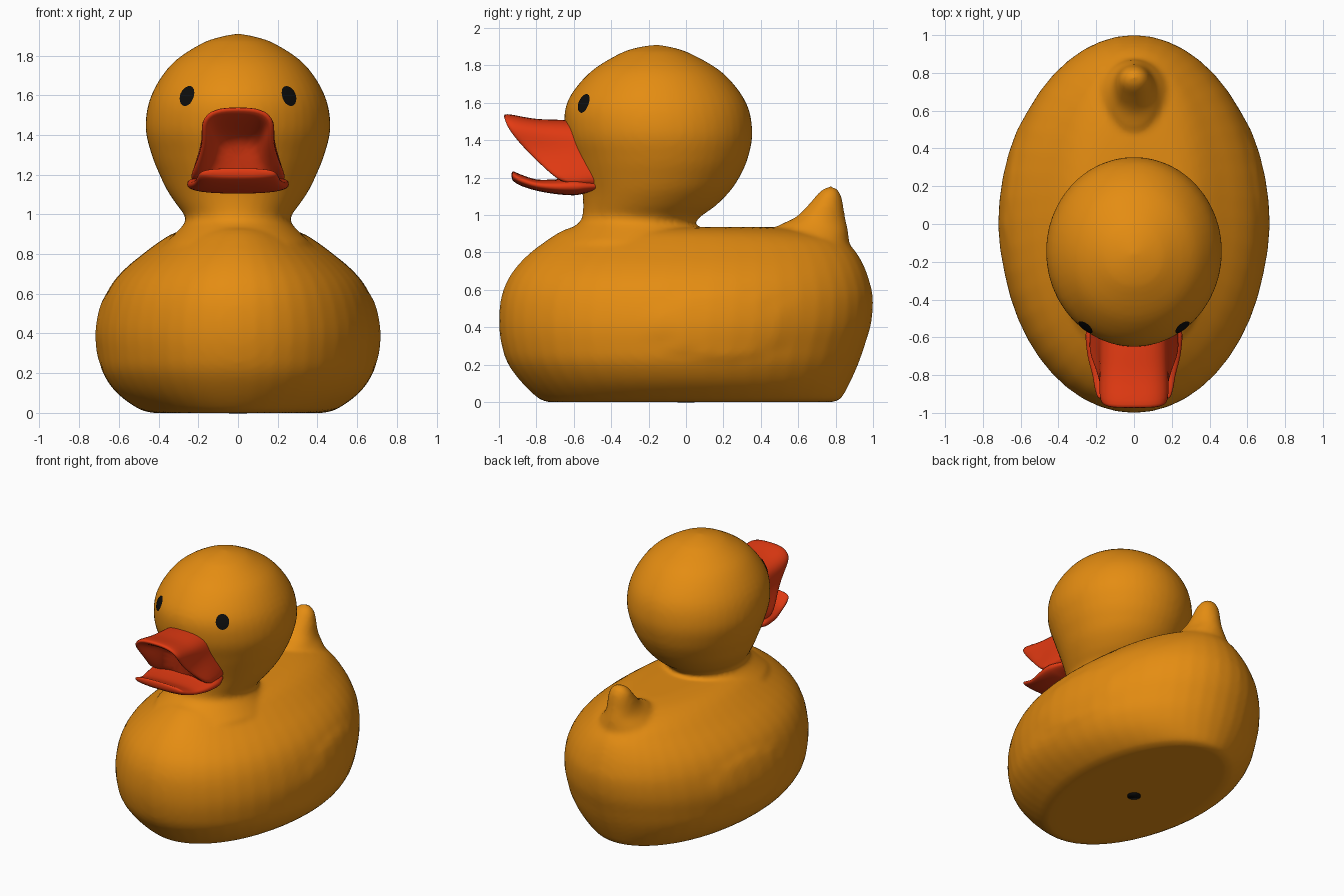
import bpy, bmesh, math
from mathutils import Vector, Matrix

if "Cube" in bpy.data.objects:
    bpy.data.objects.remove(bpy.data.objects["Cube"])


def material(name, rgb):
    m = bpy.data.materials.new(name)
    m.diffuse_color = (*rgb, 1)
    m.use_nodes = True
    m.node_tree.nodes["Principled BSDF"].inputs["Base Color"].default_value = m.diffuse_color
    return m


YELLOW = material("duck yellow", (0.78, 0.265, 0.006))
RED = material("bill red", (0.76, 0.042, 0.006))
BLACK = material("black", (0.004, 0.004, 0.004))


def finish(bm, name, mat):
    bmesh.ops.recalc_face_normals(bm, faces=bm.faces)
    for f in bm.faces:
        f.smooth = True
    me = bpy.data.meshes.new(name)
    bm.to_mesh(me)
    bm.free()
    me.materials.append(mat)
    ob = bpy.data.objects.new(name, me)
    bpy.context.collection.objects.link(ob)
    return ob


def smooth_rows(rows, steps):
    """Catmull-Rom interpolation through the section rows."""
    pts = [rows[0]] + rows + [rows[-1]]
    out = []
    for i in range(1, len(pts) - 2):
        for s in range(steps):
            t = s / steps
            out.append([0.5 * (2 * b + (c - a) * t + (2 * a - 5 * b + 4 * c - d) * t * t
                        + (3 * b - a - 3 * c + d) * t ** 3)
                        for a, b, c, d in zip(*pts[i - 1:i + 3])])
    return out + [rows[-1]]


def loft(bm, rows, along="z", power=2, segs=48, steps=4):
    """Rows are (position, low, high, half width); sections are ovals."""
    rings = []
    for p, lo, hi, hw in smooth_rows(rows, steps):
        ring = []
        for k in range(segs):
            a = 2 * math.pi * k / segs
            c, s = math.cos(a), math.sin(a)
            x = hw * math.copysign(abs(c) ** (2 / power), c)
            v = (lo + hi) / 2 + (hi - lo) / 2 * math.copysign(abs(s) ** (2 / power), s)
            ring.append(bm.verts.new((x, v, p) if along == "z" else (x, p, v)))
        rings.append(ring)
    for r, q in zip(rings, rings[1:]):
        for k in range(segs):
            n = (k + 1) % segs
            bm.faces.new((r[k], r[n], q[n], q[k]))
    bm.faces.new(rings[0][::-1])
    bm.faces.new(rings[-1])


# Body, head and tail, blended into one skin
body_rows = [(0, -.74, .79, .43), (.02, -.79, .83, .50), (.1, -.875, .875, .61),
             (.2, -.95, .92, .68), (.3, -.985, .955, .702), (.42, -1.0, .99, .708),
             (.55, -.99, 1.0, .682), (.65, -.955, .98, .635), (.73, -.90, .95, .565),
             (.8, -.83, .91, .48), (.86, -.75, .85, .40), (.9, -.69, .74, .335),
             (.925, -.64, .60, .26), (.935, -.60, .45, .15)]
head_rows = [(.86, -.70, .10, .36), (.93, -.61, .06, .29), (.965, -.565, .052, .265),
             (1.0, -.553, .09, .272), (1.05, -.55, .16, .31), (1.126, -.555, .235, .36),
             (1.2, -.575, .285, .395), (1.3, -.605, .33, .435), (1.44, -.645, .355, .466),
             (1.6, -.637, .322, .437), (1.757, -.52, .20, .335), (1.86, -.36, .03, .185),
             (1.895, -.26, -.07, .085), (1.908, -.18, -.14, .02)]
tail_rows = [(.8, .45, .88, .22), (.88, .45, .87, .18), (.94, .49, .862, .13),
             (.99, .59, .85, .105), (1.07, .668, .838, .085), (1.12, .71, .822, .065),
             (1.145, .745, .80, .035), (1.153, .765, .785, .01)]
bm = bmesh.new()
loft(bm, body_rows)
for v in bm.verts:  # faint raised wing on each side
    d = ((v.co.y - .2) / .38) ** 2 + ((v.co.z - .42) / .21) ** 2
    if d < 1:
        v.co.x *= 1 + .014 * min(1, 3 * (1 - d))
loft(bm, head_rows)
loft(bm, tail_rows)
body = finish(bm, "duck_body", YELLOW)
rm = body.modifiers.new("blend", "REMESH")
rm.mode = "VOXEL"
rm.voxel_size = .018
rm.use_smooth_shade = True
sm = body.modifiers.new("soften", "SMOOTH")
sm.factor = .5
sm.iterations = 5

# Upper bill: half curves from the centre line down to the mouth corner
bill_curves = [
    [(0, -.50, 1.50), (.10, -.50, 1.49), (.17, -.50, 1.44), (.18, -.48, 1.36), (.21, -.45, 1.27), (.24, -.45, 1.15)],
    [(0, -.69, 1.515), (.11, -.68, 1.505), (.18, -.655, 1.45), (.185, -.63, 1.37), (.21, -.61, 1.28), (.25, -.58, 1.15)],
    [(0, -.82, 1.51), (.12, -.815, 1.505), (.185, -.80, 1.45), (.175, -.76, 1.36), (.205, -.70, 1.27), (.257, -.625, 1.16)],
    [(0, -.985, 1.555), (.13, -.985, 1.55), (.20, -.97, 1.48), (.178, -.90, 1.38), (.205, -.785, 1.27), (.25, -.68, 1.18)],
    [(0, -.975, 1.51), (.11, -.975, 1.505), (.155, -.955, 1.46), (.14, -.885, 1.38), (.165, -.775, 1.27), (.20, -.67, 1.17)],
    [(0, -.82, 1.44), (.10, -.82, 1.43), (.13, -.80, 1.40), (.13, -.77, 1.34), (.14, -.71, 1.26), (.17, -.66, 1.16)],
    [(0, -.68, 1.38), (.05, -.68, 1.37), (.09, -.68, 1.34), (.10, -.675, 1.29), (.11, -.67, 1.23), (.12, -.66, 1.15)]]
bm = bmesh.new()
grid = []
for half in bill_curves:
    full = [(-x, y, z) for x, y, z in half[:0:-1]] + half
    grid.append([bm.verts.new(p) for p in full])
for r, q in zip(grid, grid[1:]):
    for k in range(len(r) - 1):
        bm.faces.new((r[k], r[k + 1], q[k + 1], q[k]))
bm.faces.new(grid[-1])                       # back wall of the mouth
for end in (0, -1):                          # feet at the mouth corners
    bm.faces.new([row[end] for row in grid])
upper = finish(bm, "upper_bill", RED)
upper.modifiers.new("round", "SUBSURF").levels = 2
upper.modifiers["round"].render_levels = 2

# Lower bill
bm = bmesh.new()
loft(bm, [(-.932, 1.20, 1.222, .13), (-.922, 1.18, 1.232, .185), (-.88, 1.155, 1.215, .205),
          (-.80, 1.13, 1.19, .22), (-.70, 1.112, 1.19, .245), (-.60, 1.105, 1.20, .256),
          (-.54, 1.115, 1.19, .245), (-.45, 1.13, 1.18, .20)], along="y", power=2.6, segs=36)
finish(bm, "lower_bill", RED)

# Eyes: thin oval patches wrapped onto the head
for side, label in ((-1, "right"), (1, "left")):
    bm = bmesh.new()
    out = Vector((side * 1.3, -1.7, .75)).normalized()
    across = Vector((0, 0, 1)).cross(out).normalized()
    up = out.cross(across)
    centre = Vector((side * .257, -.547, 1.597)) + out * .01
    prev = None
    for ring in range(1, 5):
        cur = []
        for k in range(24):
            a = 2 * math.pi * k / 24
            cur.append(bm.verts.new(centre + across * (.046 * ring / 4 * math.cos(a))
                                    + up * (.056 * ring / 4 * math.sin(a))))
        if prev is None:
            bm.faces.new(cur)
        else:
            for k in range(24):
                n = (k + 1) % 24
                bm.faces.new((prev[k], cur[k], cur[n], prev[n]))
        prev = cur
    if sum((f.normal.dot(out) for f in bm.faces)) < 0:
        bmesh.ops.reverse_faces(bm, faces=bm.faces)
    eye = finish(bm, label + "_eye", BLACK)
    wrap = eye.modifiers.new("wrap", "SHRINKWRAP")
    wrap.target = body
    wrap.wrap_mode = "ABOVE_SURFACE"
    wrap.offset = .005

# Squeaker hole under the body
bm = bmesh.new()
bmesh.ops.create_cone(bm, cap_ends=True, segments=24, radius1=.045, radius2=.045, depth=.006,
                      matrix=Matrix.Translation((0, 0, 0)))
finish(bm, "squeaker_hole", BLACK)
